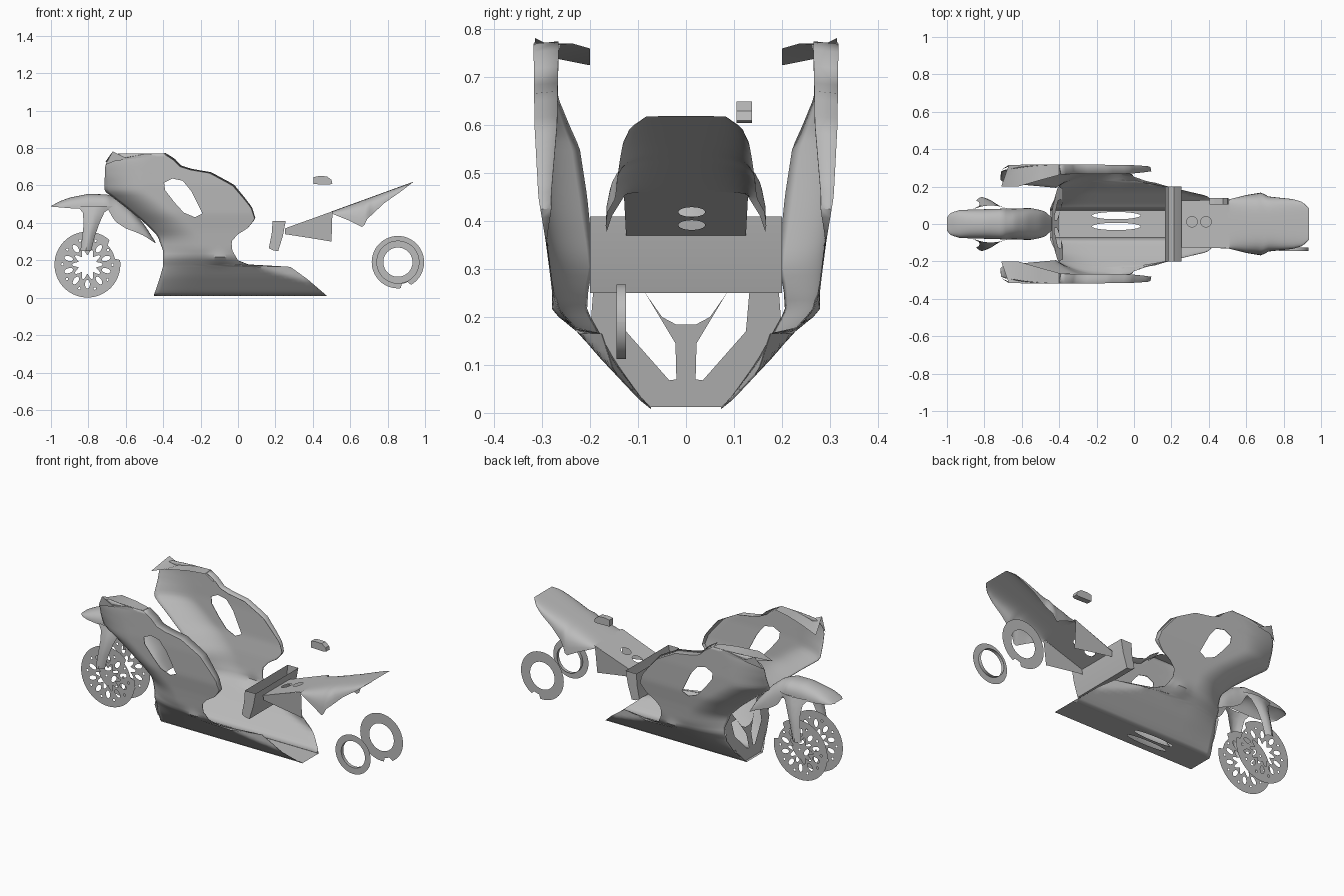
import bpy, bmesh
from math import sin, cos, pi, radians, exp
from mathutils import Vector

if "Cube" in bpy.data.objects:
    bpy.data.objects.remove(bpy.data.objects["Cube"])

grey = bpy.data.materials.new("plain grey")
grey.use_nodes = True
grey.diffuse_color = (0.5, 0.5, 0.5, 1)
grey.node_tree.nodes["Principled BSDF"].inputs["Base Color"].default_value = (0.5, 0.5, 0.5, 1)


def lerp(table, t):
    """Piecewise linear lookup in a list of (key, value) pairs."""
    if t <= table[0][0]:
        return table[0][1]
    for (a, va), (b, vb) in zip(table, table[1:]):
        if t <= b:
            return va + (vb - va) * (t - a) / (b - a)
    return table[-1][1]


def finish(name, bm, smooth=True):
    mesh = bpy.data.meshes.new(name)
    bm.to_mesh(mesh)
    bm.free()
    mesh.materials.append(grey)
    if smooth:
        mesh.shade_smooth()
        mesh.set_sharp_from_angle(angle=radians(35))
    ob = bpy.data.objects.new(name, mesh)
    bpy.context.collection.objects.link(ob)
    return ob


def sheet(name, rows, smooth=True):
    """Skin of quads over rows of points."""
    bm = bmesh.new()
    verts = [[bm.verts.new(p) for p in row] for row in rows]
    for r, s in zip(verts, verts[1:]):
        for i in range(len(r) - 1):
            bm.faces.new((r[i], r[i + 1], s[i + 1], s[i]))
    bmesh.ops.recalc_face_normals(bm, faces=bm.faces)
    return finish(name, bm, smooth)


def plate(name, loops, place):
    """Flat plate: first loop is the outline, the others are holes."""
    bm = bmesh.new()
    edges = []
    for loop in loops:
        vs = [bm.verts.new(place(a, b)) for a, b in loop]
        edges += [bm.edges.new((vs[i - 1], vs[i])) for i in range(len(vs))]
    bmesh.ops.triangle_fill(bm, use_beauty=True, edges=edges)
    return finish(name, bm, False)


def prism(name, outline, y0, y1):
    """Solid with an x-z outline between two y positions."""
    bm = bmesh.new()
    face = bm.faces.new([bm.verts.new((x, y0, z)) for x, z in outline])
    ext = bmesh.ops.extrude_face_region(bm, geom=[face])["geom"]
    bmesh.ops.translate(bm, vec=(0, y1 - y0, 0), verts=[v for v in ext if isinstance(v, bmesh.types.BMVert)])
    bmesh.ops.recalc_face_normals(bm, faces=bm.faces)
    return finish(name, bm, False)


def ring(cx, cz, radius, n=64, squash=1.0, turn=0.0):
    """Ellipse outline; radius may be a function of the angle."""
    out = []
    for i in range(n):
        t = 2 * pi * i / n
        r = radius(t) if callable(radius) else radius
        a, b = r * cos(t), r * sin(t) * squash
        out.append((cx + a * cos(turn) - b * sin(turn), cz + a * sin(turn) + b * cos(turn)))
    return out


def mirror(ob):
    ob.modifiers.new("mirror", "MIRROR").use_axis = (False, True, False)


# --- side fairings -------------------------------------------------------
FRONT = [(.01, -.45), (.1, -.42), (.17, -.4), (.25, -.4), (.33, -.43), (.4, -.5), (.49, -.61),
         (.57, -.715), (.71, -.71), (.74, -.69), (.77, -.64)]
REAR = [(.01, .475), (.1, .37), (.165, .28), (.176, .06), (.2, 0), (.25, -.03), (.3, -.035), (.34, 0),
        (.37, .05), (.42, .09), (.48, .07), (.53, .03), (.6, -.03), (.67, -.16), (.69, -.3), (.74, -.35), (.77, -.4)]
WIDTH = [(.01, .075), (.03, .1), (.115, .18), (.215, .265), (.26, .28), (.36, .293), (.45, .308),
         (.6, .316), (.77, .318)]
TAPER = [(.01, 0), (.1, .02), (.2, .05), (.3, .09), (.45, .1), (.55, .09), (.65, .05), (.77, .02)]
TAIL = [(-.1, .3), (.05, .24), (.2, .195), (.48, .13)]
LIP = [(.36, 0), (.42, .02), (.6, .045), (.77, .05)]


def fairing_point(x, z):
    near = max(0, 1 - (x - lerp(FRONT, z)) / .22)
    y = lerp(WIDTH, z) - lerp(TAPER, z) * near ** 2
    if z < .25:
        y = min(y, lerp(TAIL, x))
    y += .015 * exp(-((x + .1) / .06) ** 2 - ((z - .21) / .03) ** 2)
    return Vector((x, y, z))


levels = sorted([.01 + .76 * i / 44 for i in range(45)] + [.165, .176])
rows = []
for z in levels:
    x0, x1 = lerp(FRONT, z), lerp(REAR, z)
    row = [fairing_point(x0 + (x1 - x0) * i / 32, z) for i in range(33)]
    lip = lerp(LIP, z)
    rows.append(row + [row[-1] + Vector((lip * .2, -lip - .002, lip * .1))])
fairing = sheet("side_fairings", rows)
mirror(fairing)
solid = fairing.modifiers.new("thickness", "SOLIDIFY")
solid.thickness = .003

# side window opening
window = prism("window_cutter", [(-.395, .615), (-.35, .637), (-.295, .625), (-.25, .57), (-.19, .45),
                                 (-.23, .43), (-.29, .455), (-.34, .51), (-.39, .575)], -.5, .5)
window.hide_render = True
window.display_type = "WIRE"
window.hide_set(True)
cut = fairing.modifiers.new("window", "BOOLEAN")
cut.object = window
cut.solver = "EXACT"

# nose flange folded inward along the top
outer = [(-.67, .315, .782), (-.6, .317, .748), (-.5, .317, .768), (-.4, .317, .772), (-.36, .312, .735)]
inner = [(-.71, .2, .725), (-.62, .2, .76), (-.5, .235, .77), (-.4, .262, .768), (-.35, .27, .73)]
corner = [(-.71, .29, .71), (-.66, .312, .73), (-.55, .317, .745), (-.45, .318, .755), (-.37, .317, .73)]
mirror(sheet("nose_flange", [inner, outer, corner]))

# belly with two drain slots
slots = [ring(-.095, y, .13, 24, .15) for y in (.045, -.013)]
plate("belly_pan", [[(-.45, -.075), (.475, -.075), (.475, .075), (-.45, .075)]] + slots,
      lambda x, y: (x, y, .01))

# front bulkhead with a forked strut
half = [(.075, .012), (.15, .09), (.2, .17), (.19, .3), (.12, .3), (.1, .27), (.05, .2), (.02, .184)]
gap = [(.02, .07), (.035, .068), (.125, .17), (.132, .25), (.085, .25), (.022, .145)]
flip = lambda pts: [(-y, z) for y, z in reversed(pts)]
plate("front_bulkhead", [half + flip(half), gap, flip(gap)],
      lambda y, z: (-.44 + .2 * z, y, z))

# --- front mudguard ------------------------------------------------------
CREST = [(-1, .49), (-.95, .517), (-.9, .535), (-.8, .555), (-.7, .552), (-.64, .53), (-.58, .48), (-.5, .39), (-.44, .295)]
HEM = [(-1, .487), (-.87, .476), (-.7, .483), (-.66, .41), (-.6, .37), (-.55, .352), (-.5, .33), (-.44, .29)]
SPAN = [(-1, .035), (-.98, .06), (-.93, .075), (-.7, .082), (-.55, .085), (-.48, .07), (-.44, .035)]
CURVE = [i / 10 for i in range(-10, 11)]


def arch(x, top, hem, span, power):
    return [(x, span * sin(t * pi / 2), top - (top - hem) * abs(t) ** power) for t in CURVE]


sheet("front_mudguard", [arch(x, lerp(CREST, x), lerp(HEM, x), lerp(SPAN, x), 2.2)
                         for x in [-1 + .56 * i / 32 for i in range(33)]])

# fork guards hanging from the mudguard
LEGS = [(.49, -.86, -.67, .08), (.455, -.83, -.715, .095), (.4, -.825, -.74, .11),
        (.33, -.832, -.765, .12), (.25, -.843, -.785, .125)]
mirror(sheet("fork_guards", [[(a + (b - a) * k / 4, y + .02 * sin(pi * k / 4), z) for k in range(5)]
                             for z, a, b, y in LEGS]))

# --- front brake discs ---------------------------------------------------
rim = lambda t: .15 if radians(8) < t < radians(45) else .176
star = lambda t: .066 + .016 * cos(10 * t)
disc = [ring(-.805, .177, rim, 90), ring(-.805, .177, star, 90)]
for k in range(10):
    t = 2 * pi * (k + .5) / 10
    disc.append(ring(-.805 + .105 * cos(t), .177 + .105 * sin(t), .024, 12, .55, t))
    t += .3
    disc.append(ring(-.805 + .134 * cos(t), .177 + .134 * sin(t), .007, 8))
for side, y in (("right", -.066), ("left", .077)):
    plate(side + "_front_disc", disc, lambda x, z: (x, y, z))

# --- rear wheel rings ----------------------------------------------------
nick = lambda t: .118 if radians(278) < t < radians(298) else .14
plate("left_rear_disc", [ring(.855, .19, nick, 90), ring(.855, .19, .08)], lambda x, z: (x, .122, z))
profile = [(.115, -.145), (.078, -.145), (.078, -.125)]
sheet("right_rear_ring", [[(x, y, z) for x, z in ring(.855, .19, r) + [(.855 + r, .19)]] for r, y in profile])

# --- seat base and tail --------------------------------------------------
holes = [ring(x, .012, .028, 20) for x in (.31, .385)]
plate("seat_base", [[(.25, -.125), (.51, -.13), (.51, .13), (.25, .125)]] + holes,
      lambda x, y: (x, y, .37 + .363 * (x - .25)))
for side, s in (("right", -1), ("left", 1)):
    plate(side + "_seat_panel", [[(.25, .37), (.25, .34), (.38, .32), (.5, .3), (.505, .462)]],
          lambda x, z: (x, s * (.11 + .1 * (z - .25)), z))

TAIL_HEM = [(.5, .45), (.6, .41), (.67, .375), (.69, .42), (.785, .508), (.87, .567), (.935, .617)]
TAIL_SPAN = [(.5, .13), (.6, .155), (.68, .168), (.72, .147), (.85, .133), (.9, .118), (.935, .085)]
sheet("tail_cowl", [arch(x, .461 + .363 * (x - .5), lerp(TAIL_HEM, x), lerp(TAIL_SPAN, x), 3.5)
                    for x in [.5 + .435 * i / 32 for i in range(33)]])

# open cross channel ahead of the seat
channel = [(.185, .41), (.18, .34), (.165, .265), (.19, .252), (.215, .25), (.24, .33), (.255, .41)]
sheet("cross_channel", [[(x, y, z) for x, z in channel] for y in (-.2, .2)])
for side, y in (("right", -.2), ("left", .2)):
    plate(side + "_channel_end", [channel], lambda x, z: (x, y, z))

# small separate cover
prism("small_cover", [(.405, .607), (.405, .645), (.43, .65), (.475, .649), (.5, .63), (.505, .61), (.49, .605)], .105, .138)
